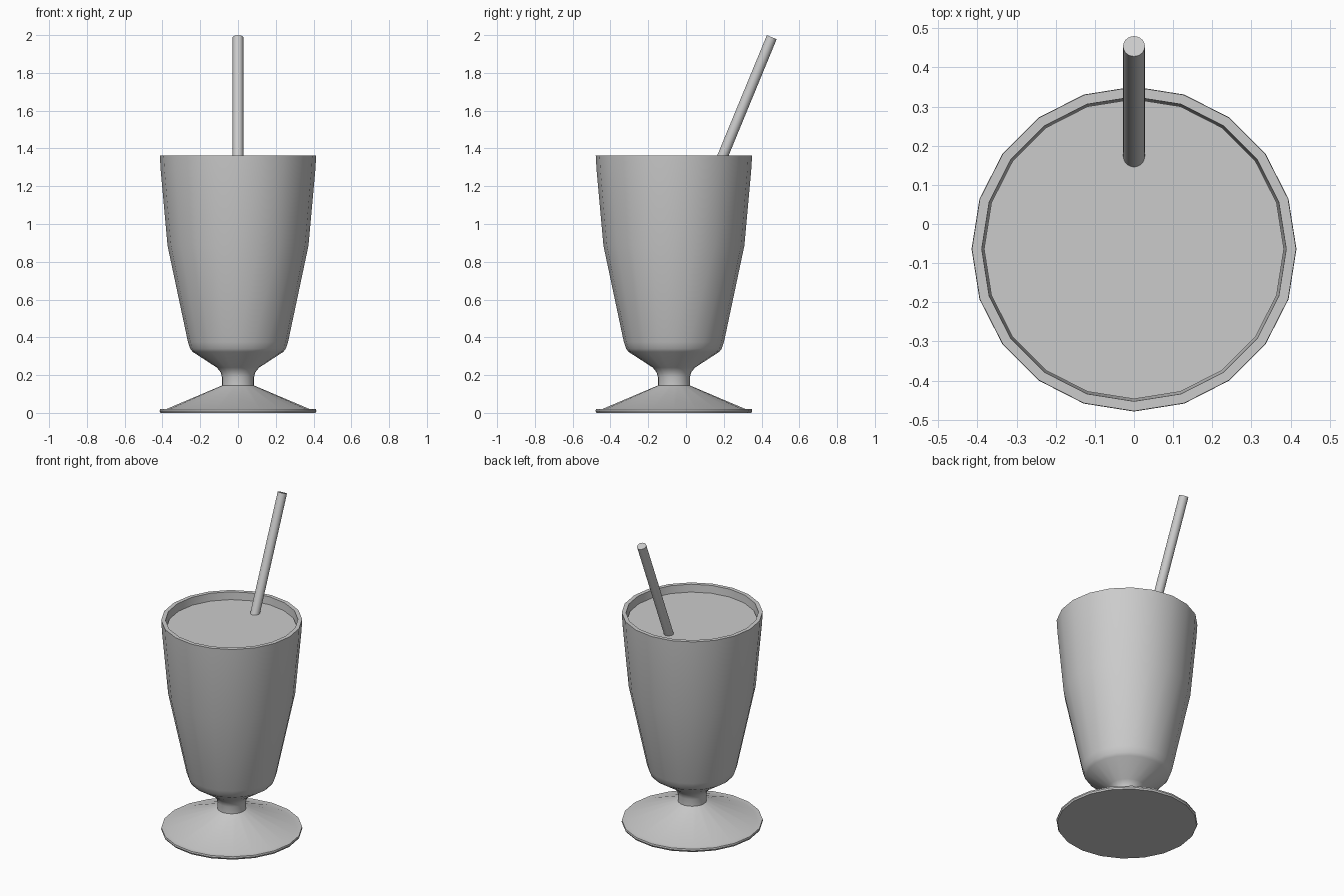
import bpy, bmesh
from math import sin, cos, pi, radians
from mathutils import Vector

if "Cube" in bpy.data.objects:
    bpy.data.objects.remove(bpy.data.objects["Cube"])

SIDES = 20
CENTRE_Y = -0.064


def finish(obj, angle):
    bpy.ops.object.select_all(action='DESELECT')
    obj.select_set(True)
    bpy.context.view_layer.objects.active = obj
    bpy.ops.object.shade_smooth_by_angle(angle=radians(angle))


def lathe(name, profile, angle=30):
    """Spin (radius, z) points round the glass axis; both ends are capped."""
    bm = bmesh.new()
    rings = [[bm.verts.new((r * cos(2 * pi * i / SIDES), r * sin(2 * pi * i / SIDES), z))
              for i in range(SIDES)] for r, z in profile]
    for a, b in zip(rings, rings[1:]):
        for i in range(SIDES):
            j = (i + 1) % SIDES
            bm.faces.new((a[i], a[j], b[j], b[i]))
    bm.faces.new(rings[0])
    bm.faces.new(rings[-1])
    bmesh.ops.recalc_face_normals(bm, faces=bm.faces)
    mesh = bpy.data.meshes.new(name)
    bm.to_mesh(mesh)
    bm.free()
    obj = bpy.data.objects.new(name, mesh)
    obj.location.y = CENTRE_Y
    bpy.context.collection.objects.link(obj)
    finish(obj, angle)
    return obj


# Footed glass: foot, stem, bowl outside, rim, bowl inside
lathe("glass", [
    (0.41, 0.0), (0.415, 0.01), (0.413, 0.02), (0.38, 0.02),
    (0.085, 0.145), (0.085, 0.19), (0.092, 0.215), (0.112, 0.24),
    (0.24, 0.323), (0.253, 0.34), (0.265, 0.375),
    (0.373, 0.885), (0.409, 1.28), (0.414, 1.363),
    (0.389, 1.363), (0.385, 1.28), (0.348, 0.885),
    (0.24, 0.38), (0.22, 0.35)])

# Drink filling the bowl
lathe("drink", [(0.215, 0.36), (0.236, 0.385), (0.345, 0.885), (0.381, 1.28), (0.383, 1.315)])

# Slanted straw running down into the drink
top = Vector((0, 0.454, 1.989))
direction = Vector((0, 0.26, 0.63)).normalized()
length = 1.6
bpy.ops.mesh.primitive_cylinder_add(vertices=20, radius=0.028, depth=length,
                                    location=top - direction * length / 2,
                                    rotation=direction.to_track_quat('Z', 'Y').to_euler())
straw = bpy.context.object
straw.name = "straw"
finish(straw, 30)
